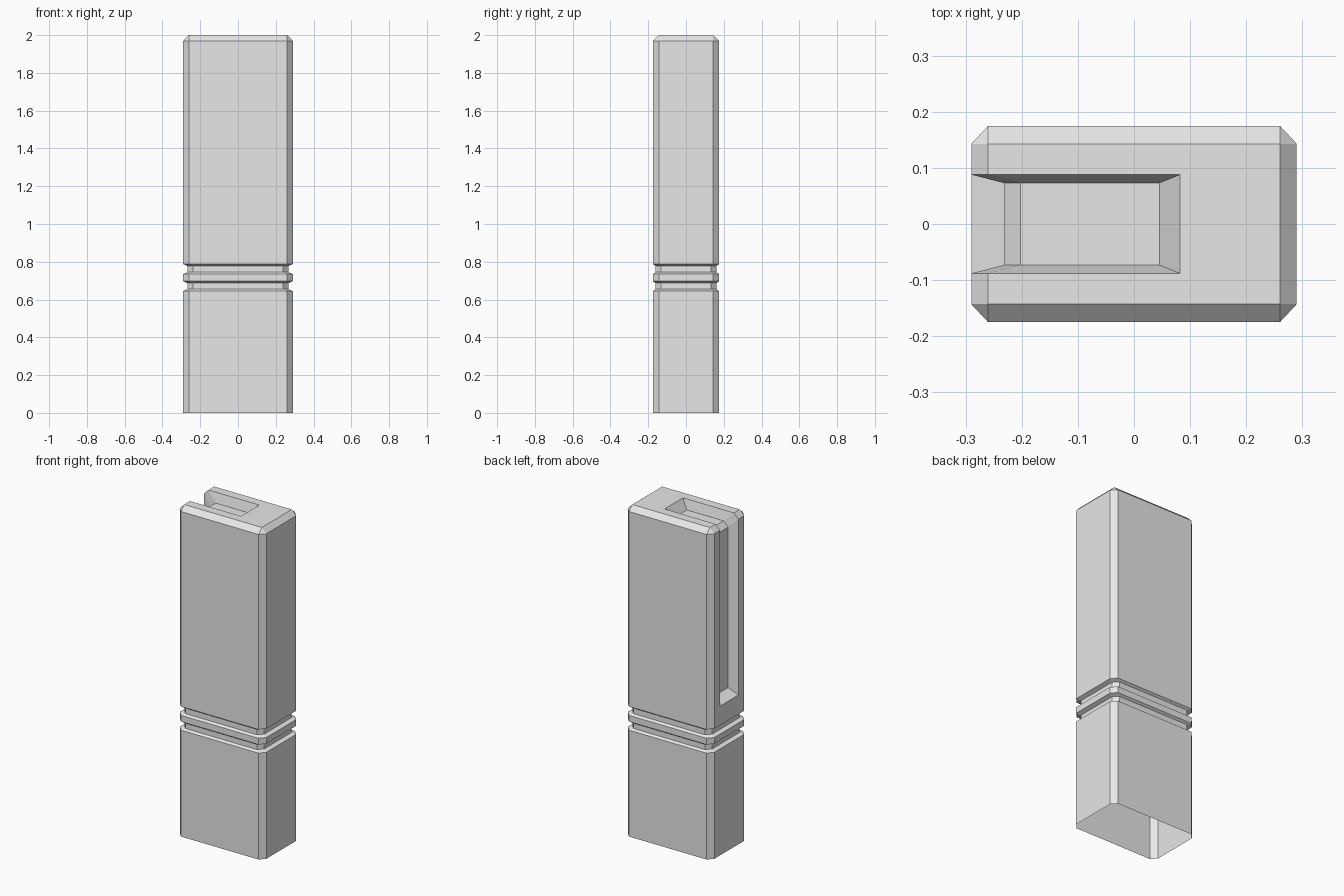
import bpy
import bmesh

cube = bpy.data.objects.get("Cube")
if cube:
    bpy.data.objects.remove(cube, do_unlink=True)

GREY = (0.8, 0.8, 0.8, 1.0)
grey = bpy.data.materials.new("plain_grey")
grey.use_nodes = True
grey.diffuse_color = GREY
grey.node_tree.nodes["Principled BSDF"].inputs["Base Color"].default_value = GREY

HX, HY = 0.29, 0.175      # half width and half depth
CX, CY = 0.26, 0.143      # where the corner chamfers begin
TOP, SHOULDER = 2.0, 1.97


def to_object(bm, name):
    bmesh.ops.recalc_face_normals(bm, faces=bm.faces)
    mesh = bpy.data.meshes.new(name)
    bm.to_mesh(mesh)
    bm.free()
    mesh.materials.append(grey)
    obj = bpy.data.objects.new(name, mesh)
    bpy.context.collection.objects.link(obj)
    return obj


def bridge(bm, lower, upper):
    n = len(lower)
    for i in range(n):
        j = (i + 1) % n
        bm.faces.new((lower[i], lower[j], upper[j], upper[i]))


# Body: chamfered column with two grooves round it
outline = [(CX, -HY), (HX, -CY), (HX, CY), (CX, HY),
           (-CX, HY), (-HX, CY), (-HX, -CY), (-CX, -HY)]
G = 0.92                  # groove scale
levels = [(0, 1), (0.645, 1), (0.655, G), (0.687, G), (0.697, 1),
          (0.735, 1), (0.745, G), (0.778, G), (0.788, 1), (SHOULDER, 1)]
bm = bmesh.new()
rings = [[bm.verts.new((x * s, y * s, z)) for x, y in outline] for z, s in levels]
for lower, upper in zip(rings, rings[1:]):
    bridge(bm, lower, upper)
bm.faces.new(rings[0])

# Bevelled top: one vertex per corner, so each corner is a triangle
cap = [bm.verts.new((x, y, TOP)) for x, y in
       [(CX, -CY), (CX, CY), (-CX, CY), (-CX, -CY)]]
bm.faces.new(cap)
rim = rings[-1]
for k in range(4):
    a, b, c = rim[2 * k], rim[2 * k + 1], rim[(2 * k + 2) % 8]
    bm.faces.new((a, b, cap[k]))
    bm.faces.new((b, c, cap[(k + 1) % 4], cap[k]))
body = to_object(bm, "column_body")

# Slot cutter: tapered channel that wraps from the top down the -x side
floor_path = [(0.045, 1.942), (-0.202, 1.942), (-0.232, 1.912), (-0.232, 0.94)]
mouth_path = [(0.082, TOP), (-CX, TOP), (-HX, SHOULDER), (-HX, 0.905)]
FLOOR_Y, MOUTH_Y, REACH = 0.073, 0.088, 1.4


def extend(inner, outer):
    return inner + REACH * (outer - inner)


bm = bmesh.new()
sections = []
for (fx, fz), (mx, mz) in zip(floor_path, mouth_path):
    ox, oy, oz = extend(fx, mx), extend(FLOOR_Y, MOUTH_Y), extend(fz, mz)
    corners = [(fx, -FLOOR_Y, fz), (fx, FLOOR_Y, fz), (ox, oy, oz), (ox, -oy, oz)]
    sections.append([bm.verts.new(p) for p in corners])
for first, second in zip(sections, sections[1:]):
    bridge(bm, first, second)
bm.faces.new(sections[0])
bm.faces.new(sections[-1])
cutter = to_object(bm, "slot_cutter")
cutter.hide_render = True

cut = body.modifiers.new("slot", "BOOLEAN")
cut.operation = "DIFFERENCE"
cut.solver = "EXACT"
cut.object = cutter
bpy.context.view_layer.objects.active = body
bpy.ops.object.modifier_apply(modifier=cut.name)
bpy.data.objects.remove(cutter, do_unlink=True)

# Open underside
bm = bmesh.new()
bm.from_mesh(body.data)
base = [f for f in bm.faces if all(v.co.z < 0.001 for v in f.verts)]
bmesh.ops.delete(bm, geom=base, context="FACES_ONLY")
bm.to_mesh(body.data)
bm.free()
